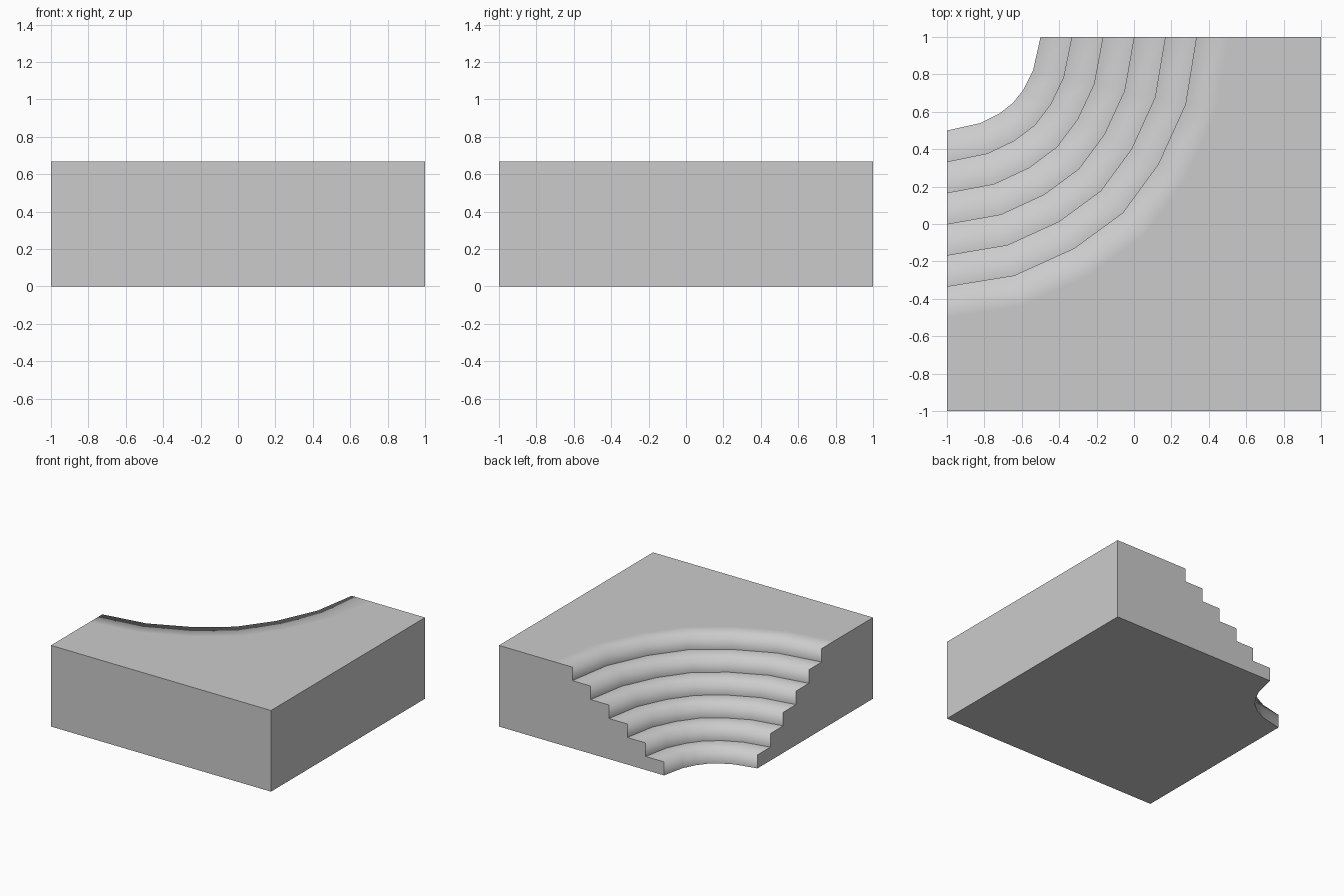
import bpy
import bmesh
from mathutils import Vector

cube = bpy.data.objects.get("Cube")
if cube:
    bpy.data.objects.remove(cube)

STEPS = 6
HEIGHT = 2 / 3
RISE = HEIGHT / STEPS

# Half of the smallest and largest stair arc, as offsets from the back right corner
INNER = [(0, 0.5), (0.18, 0.46), (0.28, 0.41), (0.353, 0.353)]
OUTER = [(0, 4 / 3), (0.36, 1.275), (0.68, 1.13), (0.94, 0.94)]


def arc(k):
    """Plan points of stair arc k, mirrored about the diagonal."""
    half = [Vector(a).lerp(Vector(b), k / (STEPS - 1)) for a, b in zip(INNER, OUTER)]
    full = half + [p.yx for p in reversed(half[:-1])]
    return [(p.x - 1, 1 - p.y) for p in full]


bm = bmesh.new()


def row(k, z):
    return [bm.verts.new((x, y, z)) for x, y in arc(k)]


# Rows alternate riser foot and step lip; the last one lies on the flat top
rows = []
for k in range(STEPS):
    rows += [row(k, k * RISE), row(k, (k + 1) * RISE)]
rows.append(row(STEPS, HEIGHT))

# Curved risers and treads, soft at the lips
for a, b in zip(rows, rows[1:]):
    for i in range(len(a) - 1):
        face = bm.faces.new((a[i], a[i + 1], b[i + 1], b[i]))
        face.smooth = True

# Crisp creases at the foot of each riser
for foot in rows[0:-1:2]:
    for v, w in zip(foot, foot[1:]):
        bm.edges.get((v, w)).smooth = False

# Square body: top, bottom, two stepped walls and two plain walls
corners = [(1, 1), (1, -1), (-1, -1)]
low = [bm.verts.new((x, y, 0)) for x, y in corners]
high = [bm.verts.new((x, y, HEIGHT)) for x, y in corners]
flat = [
    rows[-1] + high,
    rows[0] + low,
    [r[0] for r in rows] + [high[2], low[2]],
    [r[-1] for r in rows] + [high[0], low[0]],
    [low[0], low[1], high[1], high[0]],
    [low[1], low[2], high[2], high[1]],
]
for loop in flat:
    bm.faces.new(loop)
bmesh.ops.recalc_face_normals(bm, faces=bm.faces)

mesh = bpy.data.meshes.new("corner_stairs")
bm.to_mesh(mesh)
bm.free()
stairs = bpy.data.objects.new("corner_stairs", mesh)
bpy.context.collection.objects.link(stairs)

# Plain grey
grey = bpy.data.materials.new("light_grey")
grey.use_nodes = True
colour = (0.6, 0.6, 0.6, 1)
grey.diffuse_color = colour
grey.node_tree.nodes["Principled BSDF"].inputs["Base Color"].default_value = colour
mesh.materials.append(grey)
